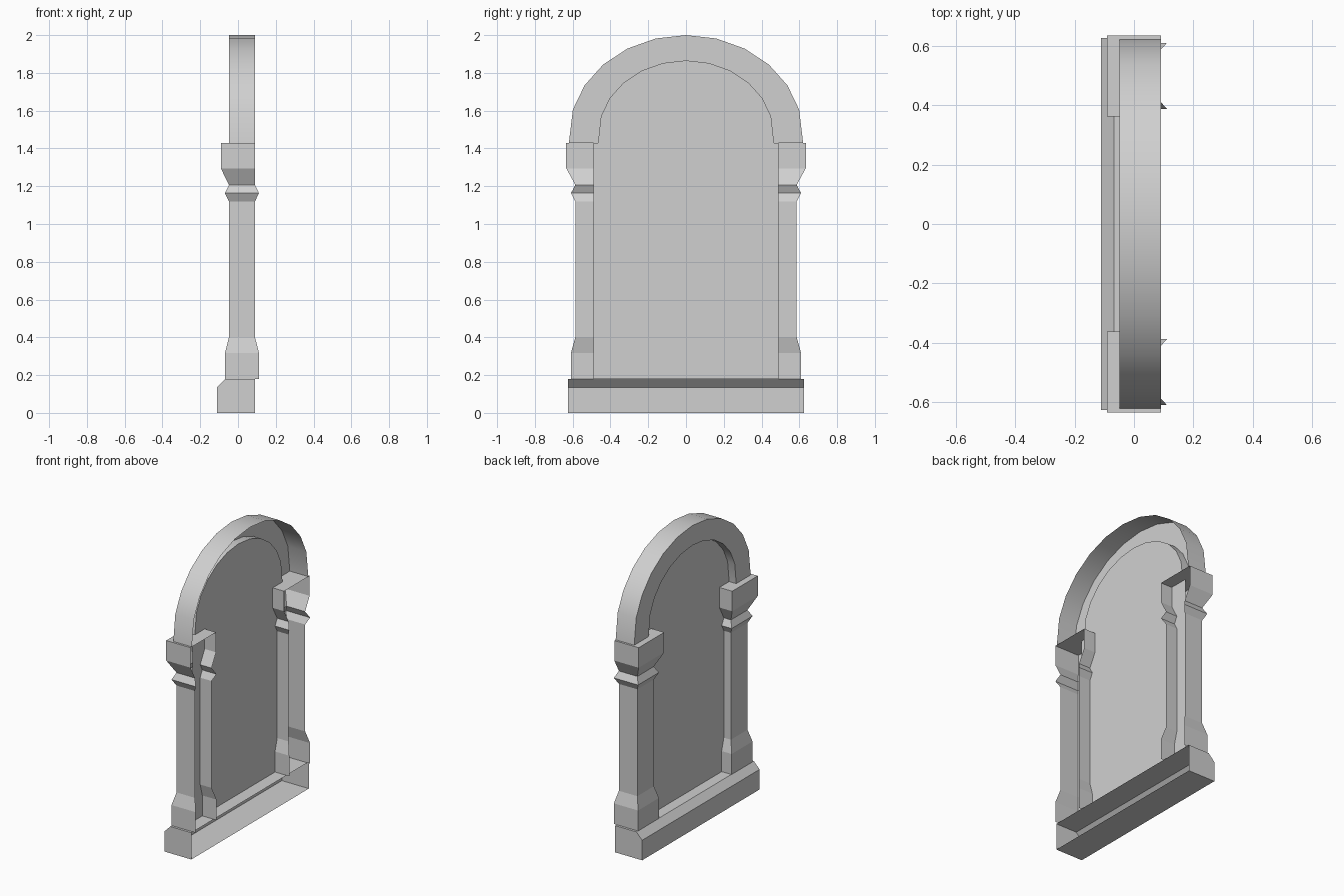
import bpy
import bmesh
import math

cube = bpy.data.objects.get("Cube")
if cube:
    bpy.data.objects.remove(cube)

# One plain stone colour
stone = bpy.data.materials.new("pale_stone")
stone.use_nodes = True
colour = (0.63, 0.63, 0.63, 1)
stone.diffuse_color = colour
stone.node_tree.nodes["Principled BSDF"].inputs["Base Color"].default_value = colour

BACK = 0.09      # open wall side
FRONT = -0.048   # main face of arch and shafts
PANEL = 0.005    # recessed panel
SPRING = 1.43    # top of the capitals
STEPS = 12


def loft(name, rings, caps=()):
    """Skin open rings of points; caps are extra faces given as (ring, reversed)."""
    bm = bmesh.new()
    rows = [[bm.verts.new(p) for p in ring] for ring in rings]
    for a, b in zip(rows, rows[1:]):
        for i in range(len(a) - 1):
            bm.faces.new((a[i], b[i], b[i + 1], a[i + 1]))
    for index, flip in caps:
        bm.faces.new(rows[index][::-1] if flip else rows[index])
    mesh = bpy.data.meshes.new(name)
    bm.to_mesh(mesh)
    bm.free()
    mesh.materials.append(stone)
    obj = bpy.data.objects.new(name, mesh)
    bpy.context.collection.objects.link(obj)
    return obj


def arc_point(x, ry, rz, step):
    """Point on the half ellipse, with its feet dropped onto the capitals."""
    t = math.pi * step / STEPS
    z = SPRING if step in (0, STEPS) else 1.468 + rz * math.sin(t)
    return (x, ry * math.cos(t), z)


OUTER = (0.62, 0.532)
INNER = (0.466, 0.398)

# Sill with a chamfered front edge, open towards the wall
sill = [(BACK, 0), (-0.111, 0), (-0.111, 0.135), (-0.067, 0.18), (BACK, 0.18)]
loft("sill", [[(x, y, z) for x, z in sill] for y in (0.625, -0.625)],
     caps=[(0, False), (1, True)])

# Columns: height, front x, back x, half width
sections = [
    (0.18, -0.069, 0.111, 0.111),
    (0.318, -0.069, 0.111, 0.111),
    (0.40, FRONT, BACK, 0.088),
    (1.12, FRONT, BACK, 0.088),
    (1.163, -0.069, 0.111, 0.111),
    (1.207, FRONT, BACK, 0.088),
    (1.295, -0.091, BACK, 0.136),
    (SPRING, -0.091, BACK, 0.136),
]
centre = 0.498
columns = loft("columns", [
    [(b, centre - w, z), (f, centre - w, z), (f, centre + w, z), (b, centre + w, z)]
    for z, f, b, w in sections], caps=[(-1, True)])
mirror = columns.modifiers.new("Mirror", 'MIRROR')
mirror.use_axis = (False, True, False)
mirror.use_clip = False
mirror.use_mirror_merge = False

# Arch: outer band, front ring and inner reveal
arch = loft("arch", [
    [arc_point(BACK, *OUTER, s), arc_point(FRONT, *OUTER, s),
     arc_point(FRONT, *INNER, s), arc_point(PANEL, *INNER, s)]
    for s in range(STEPS, -1, -1)])
bpy.ops.object.select_all(action='DESELECT')
arch.select_set(True)
bpy.context.view_layer.objects.active = arch
bpy.ops.object.shade_smooth_by_angle(angle=math.radians(30))

# Recessed panel with a rounded head
outline = [arc_point(PANEL, *INNER, s) for s in range(STEPS + 1)]
outline += [(PANEL, -0.49, SPRING), (PANEL, -0.49, 0.18),
            (PANEL, 0.49, 0.18), (PANEL, 0.49, SPRING)]
loft("panel", [outline], caps=[(0, True)])
